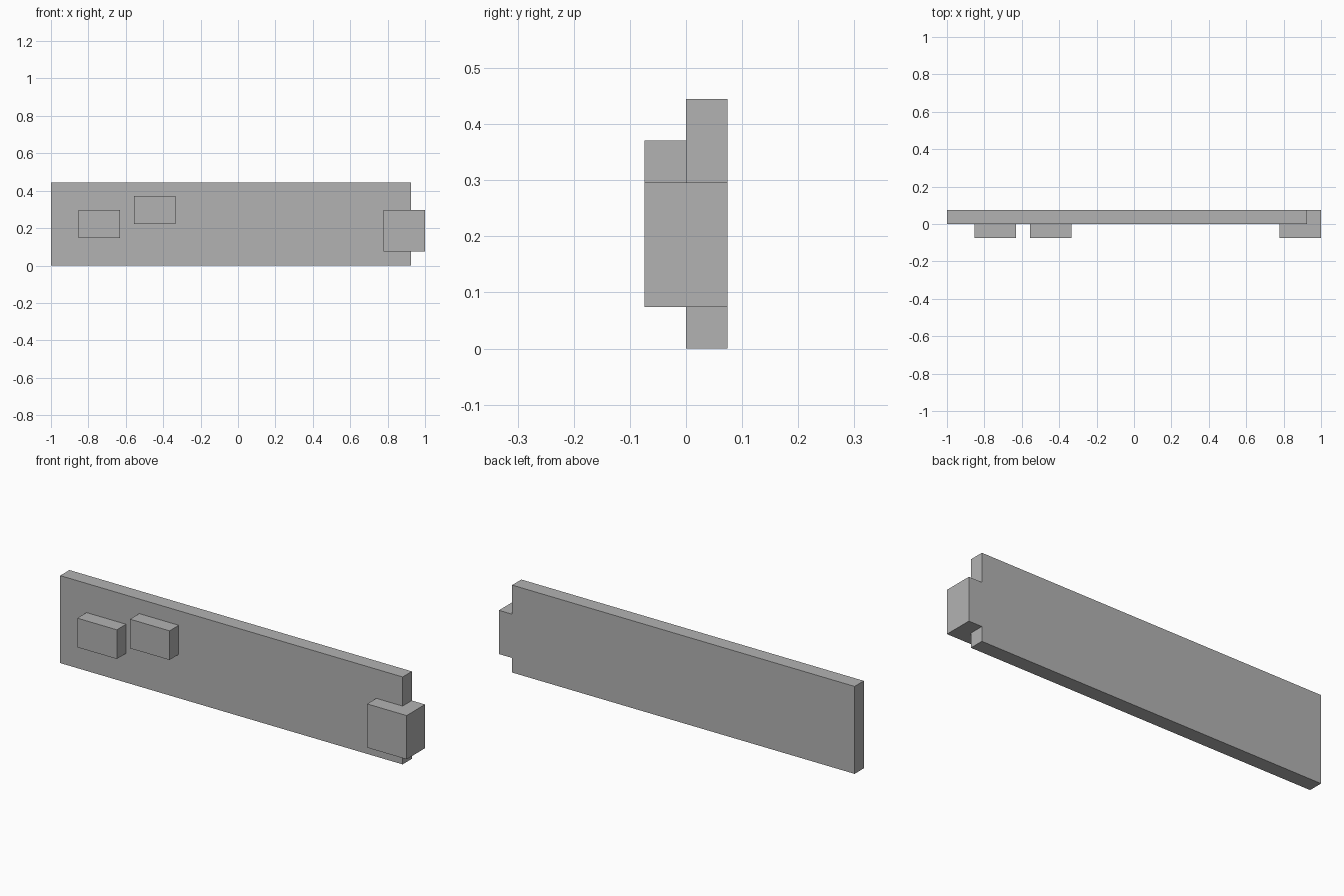
import bpy
import bmesh

U = 2 / 27  # base module: the model is 27 modules long

if "Cube" in bpy.data.objects:
    bpy.data.objects.remove(bpy.data.objects["Cube"], do_unlink=True)

# Single plain grey
grey = bpy.data.materials.new("plain_grey")
grey.use_nodes = True
colour = (0.45, 0.45, 0.45, 1)
grey.diffuse_color = colour
grey.node_tree.nodes["Principled BSDF"].inputs["Base Color"].default_value = colour


def extrude_plan(name, plan, bottom, top):
    """Raise an (x, y) outline, in modules, from bottom to top."""
    bm = bmesh.new()
    base = bm.faces.new([bm.verts.new(((x - 13.5) * U, y * U, bottom * U)) for x, y in plan])
    raised = bmesh.ops.extrude_face_region(bm, geom=[base])["geom"]
    bmesh.ops.translate(bm, vec=(0, 0, (top - bottom) * U),
                        verts=[g for g in raised if isinstance(g, bmesh.types.BMVert)])
    bmesh.ops.recalc_face_normals(bm, faces=bm.faces)
    mesh = bpy.data.meshes.new(name)
    bm.to_mesh(mesh)
    bm.free()
    mesh.materials.append(grey)
    obj = bpy.data.objects.new(name, mesh)
    bpy.context.collection.objects.link(obj)


def box_plan(x0, x1, y0, y1):
    return [(x0, y0), (x1, y0), (x1, y1), (x0, y1)]


# Long upright board
extrude_plan("board", box_plan(0, 26, 0, 1), 0, 6)

# Two raised blocks on the front
extrude_plan("outer_block", box_plan(2, 5, -1, 0), 2, 4)
extrude_plan("inner_block", box_plan(6, 9, -1, 0), 3, 5)

# End block that wraps around the board's edge
extrude_plan("end_block", [(24, -1), (27, -1), (27, 1), (26, 1), (26, 0), (24, 0)], 1, 4)
